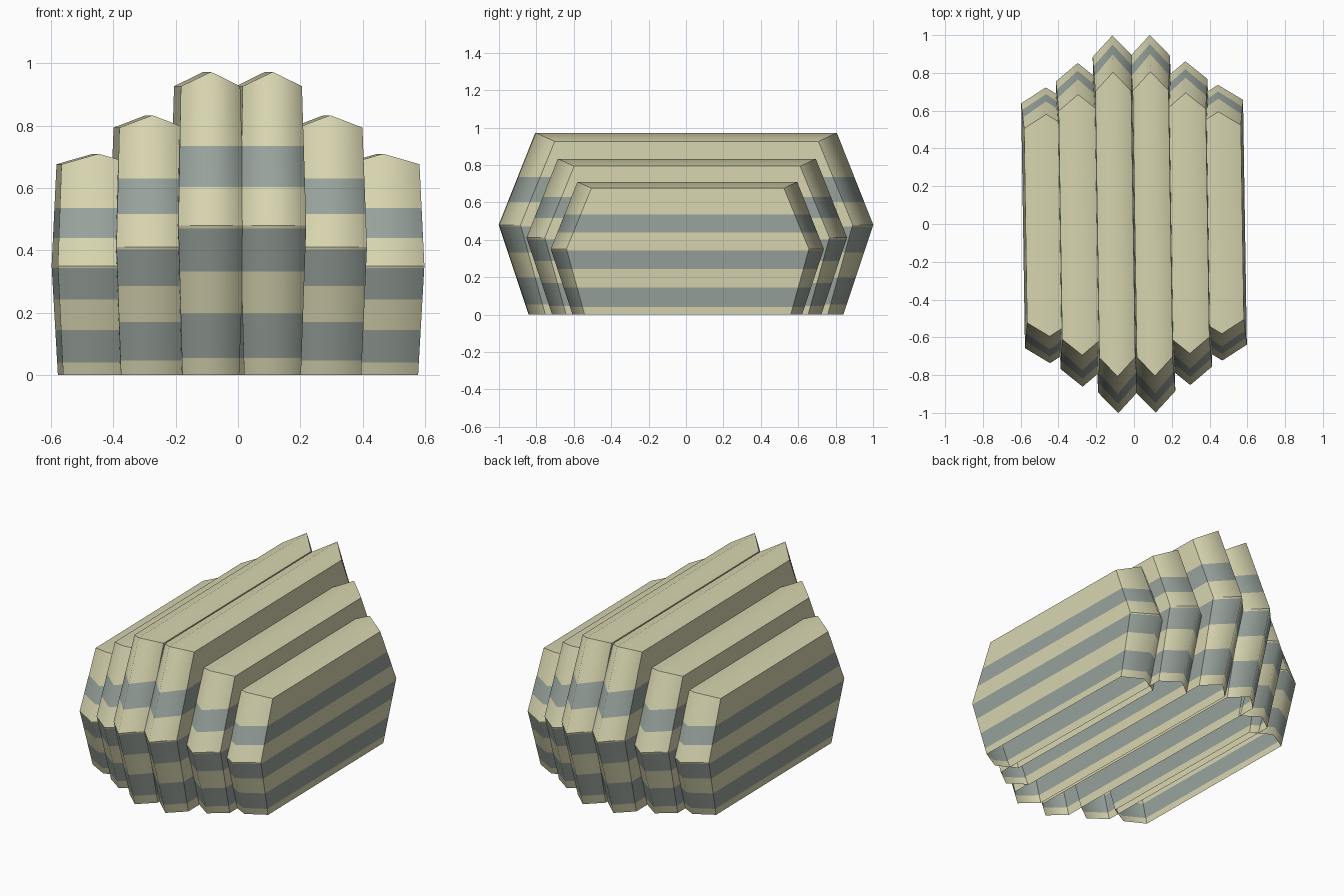
import bpy, bmesh, math
from mathutils import Matrix

if "Cube" in bpy.data.objects:
    bpy.data.objects.remove(bpy.data.objects["Cube"])


def material(name, rgb):
    m = bpy.data.materials.new(name)
    m.diffuse_color = (*rgb, 1.0)
    m.use_nodes = True
    m.node_tree.nodes["Principled BSDF"].inputs["Base Color"].default_value = m.diffuse_color
    return m


CREAM = material("cream", (0.68, 0.66, 0.43))
GREY = material("grey_green", (0.31, 0.36, 0.33))

# unit half profiles (y, z) of the ridge and of the set-back edge, plus half width
RIDGE = [(0.84, 0.0), (1.0, 0.48), (0.805, 0.972)]
EDGE = [(0.755, 0.0), (0.888, 0.48), (0.705, 0.926)]
HALF = [0.091, 0.106, 0.095]
# grey bands as fractions of the tallest rib
BANDS = [(0.055, 0.198), (0.333, 0.47), (0.603, 0.735)]


def rib(name, cx, wide, size):
    bm = bmesh.new()

    def column(profile, side):
        pts = [(-y, z, w) for (y, z), w in zip(profile, HALF)]
        pts += [(y, z, w) for (y, z), w in reversed(list(zip(profile, HALF)))]
        return [bm.verts.new((cx + side * w * wide, y * size, z * size)) for y, z, w in pts]

    left, mid, right = column(EDGE, -1), column(RIDGE, 0), column(EDGE, 1)
    # folded ends and roof
    for i in range(5):
        bm.faces.new((left[i], mid[i], mid[i + 1], left[i + 1]))
        bm.faces.new((mid[i], right[i], right[i + 1], mid[i + 1]))
    # bulging side walls, open underneath
    for c in (left, right):
        bm.faces.new((c[0], c[1], c[4], c[5]))
        bm.faces.new((c[1], c[2], c[3], c[4]))
    bmesh.ops.recalc_face_normals(bm, faces=bm.faces)
    roof = max(bm.faces, key=lambda f: f.calc_center_median().z)
    if roof.normal.z < 0:
        bmesh.ops.reverse_faces(bm, faces=bm.faces)

    # sharp corners, soft along the folds and the wall bulge
    soft = [{mid[i], mid[i + 1]} for i in range(5)]
    soft += [{c[1], c[4]} for c in (left, right)]
    for e in bm.edges:
        e.smooth = set(e.verts) in soft

    # cut the horizontal bands and colour them by height
    for z in [v for b in BANDS for v in b]:
        bmesh.ops.bisect_plane(bm, geom=bm.verts[:] + bm.edges[:] + bm.faces[:],
                               plane_co=(0, 0, z * size), plane_no=(0, 0, 1))
    for f in bm.faces:
        f.smooth = True
        zs = [v.co.z for v in f.verts]
        z = (min(zs) + max(zs)) / 2 / size
        f.material_index = int(any(a < z < b for a, b in BANDS))

    # the whole body is turned very slightly
    bm.transform(Matrix.Rotation(0.0155, 4, 'Z'))
    me = bpy.data.meshes.new(name)
    bm.to_mesh(me)
    bm.free()
    me.materials.append(CREAM)
    me.materials.append(GREY)
    bpy.context.collection.objects.link(bpy.data.objects.new(name, me))


# ribs step down from the centre to each side
for label, cx, wide, size in (("inner", 0.099, 1.0, 1.0),
                              ("middle", 0.285, 1.1, 0.857),
                              ("outer", 0.456, 1.24, 0.73)):
    for side, s in (("left", -1), ("right", 1)):
        rib(f"{label}_rib_{side}", s * cx, wide, size)
